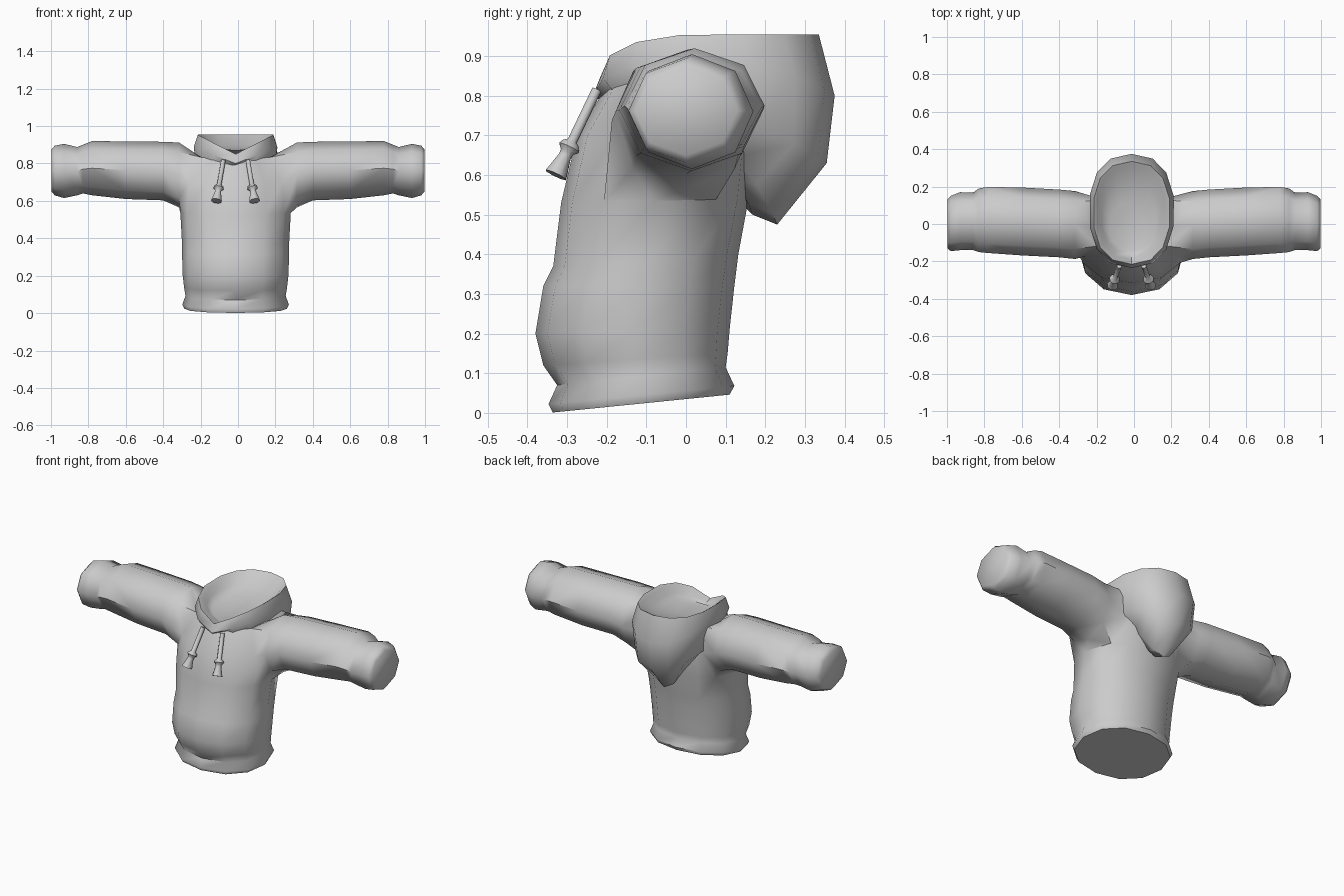
import bpy, bmesh, math
from mathutils import Vector

if "Cube" in bpy.data.objects:
    bpy.data.objects.remove(bpy.data.objects["Cube"])

grey = bpy.data.materials.new("grey cloth")
grey.diffuse_color = (0.6, 0.6, 0.6, 1)
grey.use_nodes = True
grey.node_tree.nodes["Principled BSDF"].inputs["Base Color"].default_value = grey.diffuse_color
SHIFT = -0.013  # the trunk hangs slightly to one side


def spow(v, e):
    return math.copysign(abs(v) ** e, v)


def level_ring(angles, yf, yb, w, height, e):
    """Level ring round the body; height is a function of cosine and sine."""
    pts = []
    for a in angles:
        c, s = spow(math.cos(a), e), spow(math.sin(a), e)
        pts.append(Vector((SHIFT + w * s, (yf + yb) / 2 - (yb - yf) / 2 * c, height(c, s))))
    return pts


def arm_ring(side, x, yf, yb, zl, zh):
    """Upright octagon across an arm, starting at the top and turning backwards."""
    return [Vector((side * x, (yf + yb) / 2 + (yb - yf) / 2 * math.sin(k * math.pi / 4),
                    (zl + zh) / 2 + (zh - zl) / 2 * math.cos(k * math.pi / 4)))
            for k in range(8)]


def skin(bm, rows, skip=()):
    """Faces between neighbouring closed rows of verts."""
    n = len(rows[0])
    for r, (a, b) in enumerate(zip(rows, rows[1:])):
        for i in range(n):
            if (r, i) not in skip:
                j = (i + 1) % n
                bm.faces.new((a[i], a[j], b[j], b[i]))


def add_rings(bm, rings):
    return [[bm.verts.new(p) for p in r] for r in rings]


def finish(bm, name):
    bmesh.ops.recalc_face_normals(bm, faces=bm.faces[:])
    me = bpy.data.meshes.new(name)
    bm.to_mesh(me)
    bm.free()
    me.materials.append(grey)
    ob = bpy.data.objects.new(name, me)
    bpy.context.collection.objects.link(ob)
    bpy.ops.object.select_all(action='DESELECT')
    ob.select_set(True)
    bpy.context.view_layer.objects.active = ob
    bpy.ops.object.shade_smooth_by_angle(angle=math.radians(52))


def tilted(zf, zb):
    return lambda c, s: (zf + zb) / 2 + (zf - zb) / 2 * c


def notched(zf, zs, zb):
    return lambda c, s: zs + (zf - zs) * (1 - abs(s)) if c > 0 else zs + (zb - zs) * c * c


# torso with hem: front y, back y, half width, front z, back z
torso = [(-.336, .11, .274, .001, .046), (-.347, .122, .285, .022, .068), (-.325, .10, .268, .07, .115),
         (-.36, .105, .275, .12, .15), (-.38, .11, .283, .20, .21), (-.36, .122, .286, .32, .32),
         (-.335, .132, .287, .37, .40), (-.315, .158, .295, .53, .54), (-.275, .172, .28, .70, .70),
         (-.2, .16, .208, .825, .86), (-.13, .08, .1, .76, .76)]
rings = []
for r, (yf, yb, w, zf, zb) in enumerate(torso):
    angles = [i * math.pi / 6 for i in range(12)]
    if r >= 7:  # widen the armhole towards the back
        back = math.radians(128 if r == 7 else 142)
        angles[4], angles[8] = back, 2 * math.pi - back
    rings.append(level_ring(angles, yf, yb, w, tilted(zf, zb), .93 if r < 7 else .88))
bm = bmesh.new()
rows = add_rings(bm, rings)
skin(bm, rows, [(r, i) for r in (7, 8) for i in (2, 3, 8, 9)])
bm.faces.new(rows[0])
bm.faces.new(rows[-1])

# sleeves grow from the armholes: x, front y, back y, low z, high z
sleeve = [(.315, -.187, .176, .565, .912), (.40, -.178, .184, .603, .916), (.60, -.168, .195, .61, .918),
          (.78, -.155, .198, .63, .92), (.83, -.15, .19, .64, .90), (.86, -.14, .168, .63, .888),
          (.93, -.14, .17, .615, .905), (.98, -.145, .15, .63, .895), (.998, -.13, .13, .65, .875)]
armhole = [(9, 3), (9, 4), (8, 4), (7, 4), (7, 3), (7, 2), (8, 2), (9, 2)]
for side in (1, -1):
    hole = [rows[r][i if side > 0 else 12 - i] for r, i in armhole]
    arm = add_rings(bm, [arm_ring(side, *s) for s in sleeve])
    skin(bm, [hole] + arm)
    bm.faces.new(arm[-1])
finish(bm, "sweater")

# hood lying on the back: outer bag, rim, then lining down to the neck
# front y, back y, half width, front z, side z, back z
hood = [(-.08, .168, .08, .74, .66, .50), (-.08, .23, .115, .75, .66, .475),
        (-.15, .355, .205, .76, .72, .63), (-.235, .375, .228, .80, .89, .80),
        (-.215, .335, .206, .85, .955, .955), (-.19, .315, .186, .84, .94, .945),
        (-.16, .23, .162, .835, .90, .90), (-.14, .11, .12, .83, .872, .88)]
turns = [i * math.pi / 7 for i in range(14)]
bm = bmesh.new()
rows = add_rings(bm, [level_ring(turns, yf, yb, w, notched(zf, zs, zb), .84)
                      for yf, yb, w, zf, zs, zb in hood])
skin(bm, rows)
bm.faces.new(rows[0])
bm.faces.new(rows[-1])
finish(bm, "hood")

# drawstrings with knots and flared tips: position along the cord, radius
cord = [(0, .013), (.6, .013), (.64, .025), (.68, .029), (.73, .018), (.78, .017), (1, .03)]
bm = bmesh.new()
for side in (1, -1):
    top = Vector((SHIFT + side * .066, -.225, .815))
    tip = Vector((SHIFT + side * .102, -.328, .60))
    turn = (tip - top).to_track_quat('Z', 'Y')
    rows = add_rings(bm, [[top.lerp(tip, t) + turn @ Vector((r * math.cos(k * math.pi / 4),
                                                            r * math.sin(k * math.pi / 4), 0))
                           for k in range(8)] for t, r in cord])
    skin(bm, rows)
    bm.faces.new(rows[0])
    bm.faces.new(rows[-1])
finish(bm, "drawstrings")
